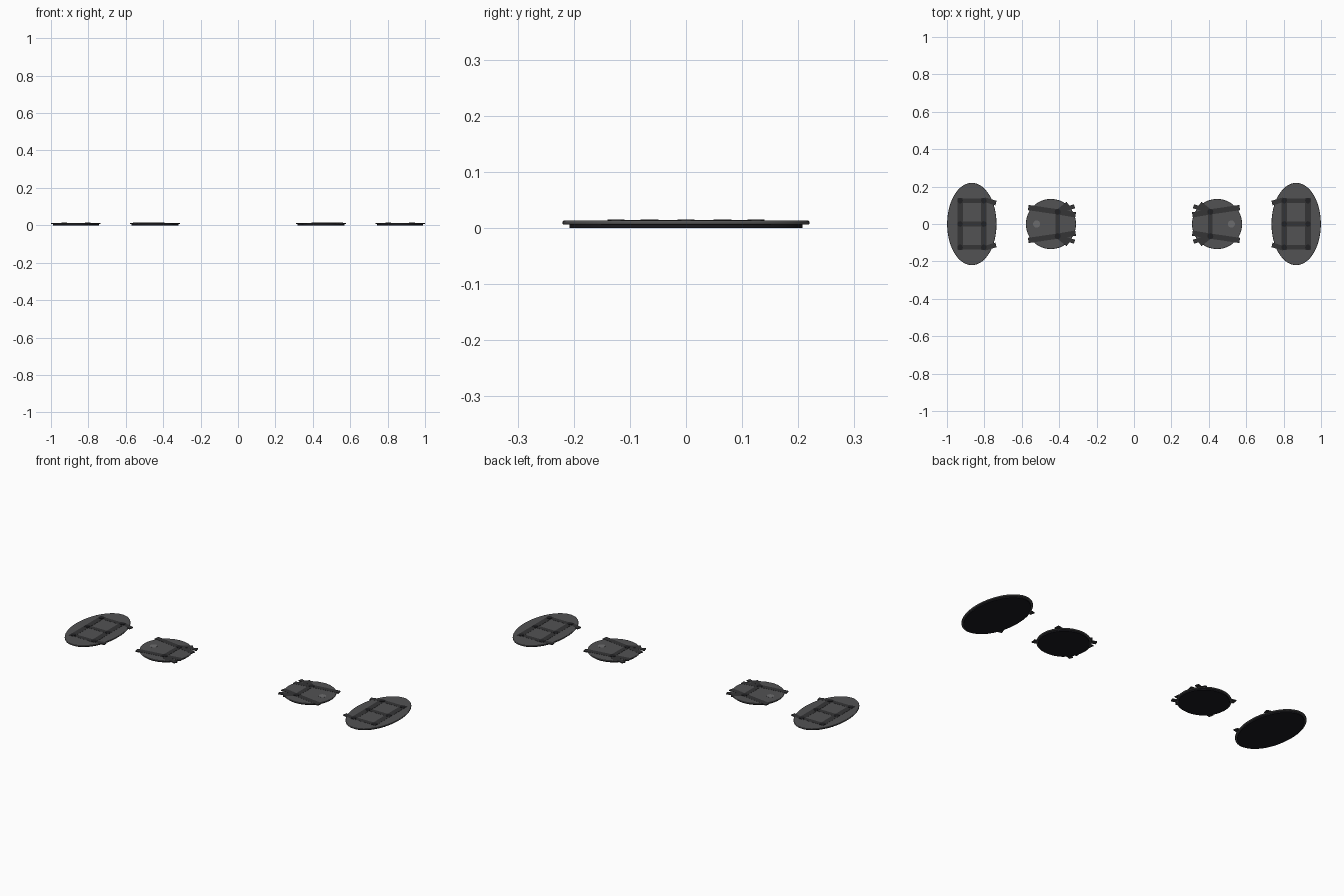
import bpy, math

if "Cube" in bpy.data.objects:
    bpy.data.objects.remove(bpy.data.objects["Cube"])


def material(name, rgb):
    m = bpy.data.materials.new(name)
    m.diffuse_color = (*rgb, 1)
    m.use_nodes = True
    m.node_tree.nodes["Principled BSDF"].inputs["Base Color"].default_value = m.diffuse_color
    return m


SHELL = material("shell_grey", (0.085, 0.085, 0.088))
STRAP = material("strap_dark", (0.035, 0.035, 0.037))
RIVET = material("rivet_black", (0.015, 0.015, 0.017))
FOAM = material("foam_black", (0.01, 0.01, 0.014))
STUD = material("stud_light", (0.15, 0.15, 0.155))


def bevel(o, width, segments=2):
    b = o.modifiers.new("bevel", "BEVEL")
    b.width = width
    b.segments = segments
    b.limit_method = "ANGLE"


def disc(name, x, y, rx, ry, z0, z1, mat, sides=64, edge=0):
    bpy.ops.mesh.primitive_cylinder_add(vertices=sides, radius=1, depth=1,
                                        location=(x, y, (z0 + z1) / 2))
    o = bpy.context.object
    o.name = name
    o.scale = (rx, ry, z1 - z0)
    bpy.ops.object.transform_apply(location=False, rotation=False, scale=True)
    bpy.ops.object.shade_smooth_by_angle(angle=math.radians(35))
    if edge:
        bevel(o, edge)
    o.data.materials.append(mat)


def strap(name, a, b, width, z0, z1, mat=STRAP):
    dx, dy = b[0] - a[0], b[1] - a[1]
    bpy.ops.mesh.primitive_cube_add(
        size=1, location=((a[0] + b[0]) / 2, (a[1] + b[1]) / 2, (z0 + z1) / 2),
        rotation=(0, 0, math.atan2(dy, dx)))
    o = bpy.context.object
    o.name = name
    o.scale = (math.hypot(dx, dy), width, z1 - z0)
    bpy.ops.object.transform_apply(location=False, rotation=False, scale=True)
    o.data.materials.append(mat)


for side, s in (("left", -1), ("right", 1)):
    # knee pad: foam liner and hard oval shell
    kx = s * 0.867
    disc(f"{side}_knee_foam", kx, 0, 0.123, 0.208, 0, 0.007, FOAM)
    disc(f"{side}_knee_shell", kx, 0, 0.132, 0.22, 0.006, 0.013, SHELL, edge=0.002)
    # knee strap grid with rivets and angled end tabs
    for col in (0.803, 0.93):
        strap(f"{side}_knee_long_strap", (s * col, -0.14), (s * col, 0.14), 0.03, 0.010, 0.0138)
        for y in (-0.125, 0, 0.125):
            disc(f"{side}_knee_rivet", s * col, y, 0.015, 0.015, 0.012, 0.015, RIVET, 16)
    for y in (-0.125, 0, 0.125):
        strap(f"{side}_knee_cross_strap", (s * 0.94, y), (s * 0.79, y), 0.025, 0.009, 0.0136)
    for e in (-1, 1):
        strap(f"{side}_knee_end_tab", (s * 0.80, e * 0.130), (s * 0.738, e * 0.112),
              0.025, 0.008, 0.0134)

    # elbow pad: foam liner and round shell
    ex = s * 0.444
    disc(f"{side}_elbow_foam", ex, 0, 0.125, 0.125, 0, 0.007, FOAM)
    disc(f"{side}_elbow_shell", ex, 0, 0.134, 0.134, 0.006, 0.013, SHELL, edge=0.002)
    disc(f"{side}_elbow_stud", s * 0.521, 0, 0.019, 0.019, 0.012, 0.0135, STUD, 24)
    # elbow straps, fanned tabs and rivets
    strap(f"{side}_elbow_cross_strap", (s * 0.408, -0.065), (s * 0.408, 0.065), 0.025, 0.010, 0.0138)
    for e in (-1, 1):
        hub = (s * 0.408, e * 0.065)
        strap(f"{side}_elbow_long_strap", (s * 0.56, e * 0.087), hub, 0.028, 0.010, 0.0138)
        strap(f"{side}_elbow_end_tab", hub, (s * 0.312, e * 0.049), 0.028, 0.009, 0.0136)
        strap(f"{side}_elbow_fan_tab", hub, (s * 0.353, e * 0.108), 0.025, 0.009, 0.0134)
        strap(f"{side}_elbow_side_tab", hub, (s * 0.318, e * 0.095), 0.022, 0.008, 0.0132)
        # little outer-end tab
        strap(f"{side}_elbow_outer_tab", (s * 0.545, e * 0.085), (s * 0.565, e * 0.088),
              0.028, 0.008, 0.0134)
        disc(f"{side}_elbow_rivet", *hub, 0.016, 0.016, 0.012, 0.015, RIVET, 16)
